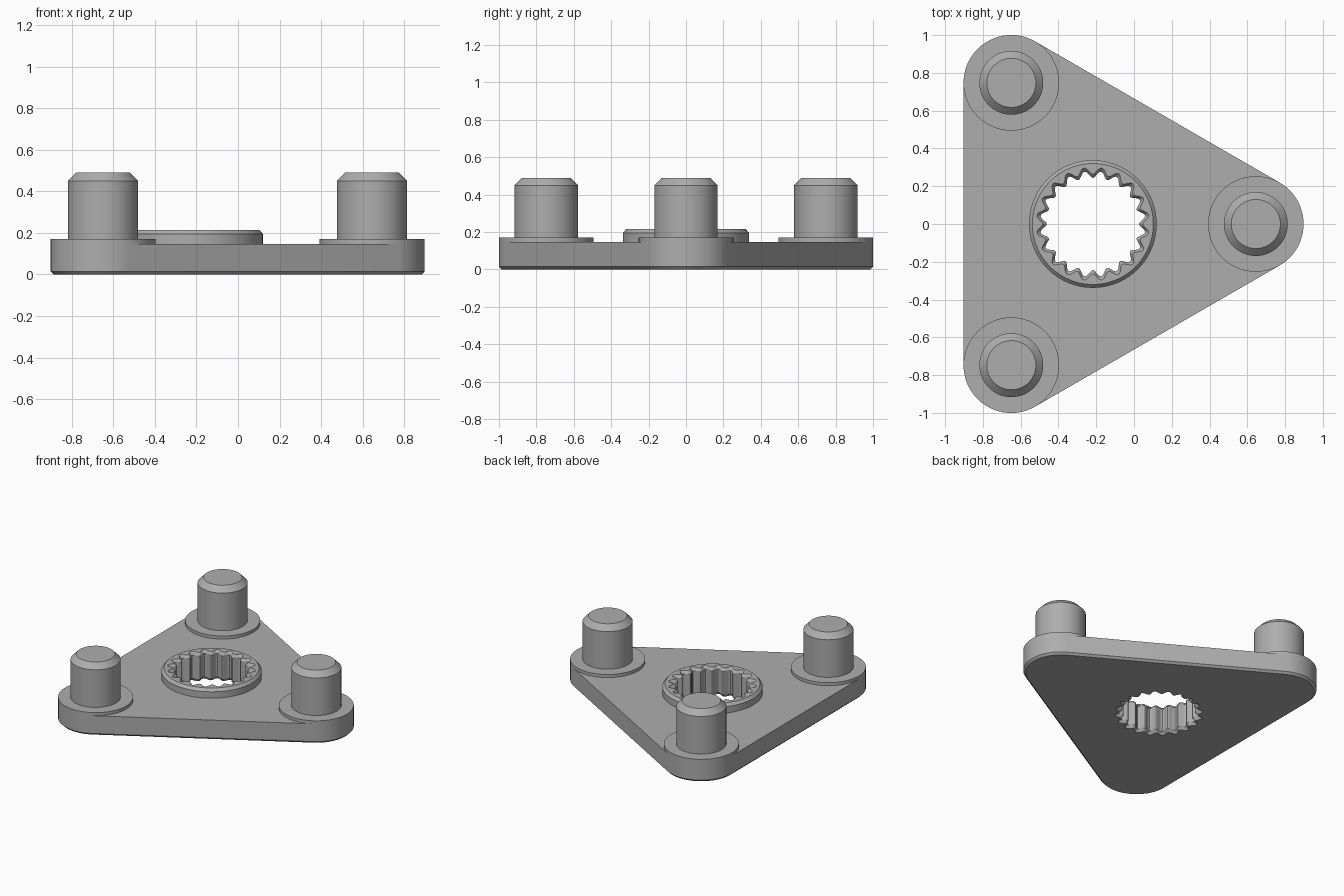
import bpy
import bmesh
from math import cos, sin, pi, radians

if "Cube" in bpy.data.objects:
    bpy.data.objects.remove(bpy.data.objects["Cube"])

HUB_X = -0.218
ARM = 0.863
CORNER = 0.253
TOP = 0.147
TEETH = 20

grey = bpy.data.materials.new("Satin grey")
grey.use_nodes = True
grey.diffuse_color = (0.42, 0.42, 0.42, 1)
grey.node_tree.nodes["Principled BSDF"].inputs["Base Color"].default_value = grey.diffuse_color


def loft(name, sections, x=0, y=0):
    """Closed solid through a stack of (outline, height) sections."""
    bm = bmesh.new()
    rings = [[bm.verts.new((px, py, z)) for px, py in outline] for outline, z in sections]
    for low, high in zip(rings, rings[1:]):
        for i in range(len(low)):
            j = (i + 1) % len(low)
            bm.faces.new((low[i], low[j], high[j], high[i]))
    bm.faces.new(rings[0][::-1])
    bm.faces.new(rings[-1])
    bmesh.ops.recalc_face_normals(bm, faces=bm.faces)
    mesh = bpy.data.meshes.new(name)
    bm.to_mesh(mesh)
    bm.free()
    mesh.materials.append(grey)
    ob = bpy.data.objects.new(name, mesh)
    ob.location = (x, y, 0)
    bpy.context.collection.objects.link(ob)
    return ob


def circle(r, n=64):
    return [(r * cos(2 * pi * i / n), r * sin(2 * pi * i / n)) for i in range(n)]


def rounded_triangle(r, steps=24):
    pts = []
    for k in range(3):
        mid = radians(120 * k)
        for i in range(steps + 1):
            a = mid - pi / 3 + 2 * pi / 3 * i / steps
            pts.append((ARM * cos(mid) + r * cos(a), ARM * sin(mid) + r * sin(a)))
    return pts


def spline(grow, steps=12):
    """Toothed bore outline with rounded teeth pointing inward."""
    pts = []
    for i in range(TEETH * steps):
        a = 2 * pi * i / (TEETH * steps)
        r = 0.262 + grow - 0.018 * cos(TEETH * a)
        pts.append((r * cos(a), r * sin(a)))
    return pts


# Plate with chamfered underside, and raised hub collar
plate = loft("base_plate", [(rounded_triangle(CORNER - 0.015), 0),
                            (rounded_triangle(CORNER), 0.015),
                            (rounded_triangle(CORNER), TOP)], HUB_X)
collar = loft("hub_collar", [(circle(0.338, 96), TOP), (circle(0.338, 96), 0.195),
                             (circle(0.32, 96), 0.215)], HUB_X)

# Toothed bore through both, flared at each end
bore = loft("bore_cutter", [(spline(0.03), -0.01), (spline(0), 0.02),
                            (spline(0), 0.195), (spline(0.03), 0.225)], HUB_X)
bore.hide_render = True
bore.hide_viewport = True
bore.display_type = "WIRE"
for ob in (plate, collar):
    cut = ob.modifiers.new("Bore", "BOOLEAN")
    cut.operation = "DIFFERENCE"
    cut.solver = "EXACT"
    cut.object = bore

# Boss and chamfered pin at each corner
parts = [plate, collar]
for k, side in enumerate(("left", "back", "front")):
    a = radians(120 * k)
    x, y = HUB_X + ARM * cos(a), ARM * sin(a)
    parts.append(loft(side + "_boss", [(circle(CORNER, 72), TOP), (circle(CORNER, 72), 0.17)], x, y))
    parts.append(loft(side + "_pin", [(circle(0.169), 0.17), (circle(0.169), 0.45),
                                      (circle(0.13), 0.49)], x, y))

# Smooth round walls, keep the edges crisp
bpy.ops.object.select_all(action="DESELECT")
for ob in parts:
    ob.select_set(True)
bpy.context.view_layer.objects.active = plate
bpy.ops.object.shade_smooth_by_angle(angle=radians(25))
